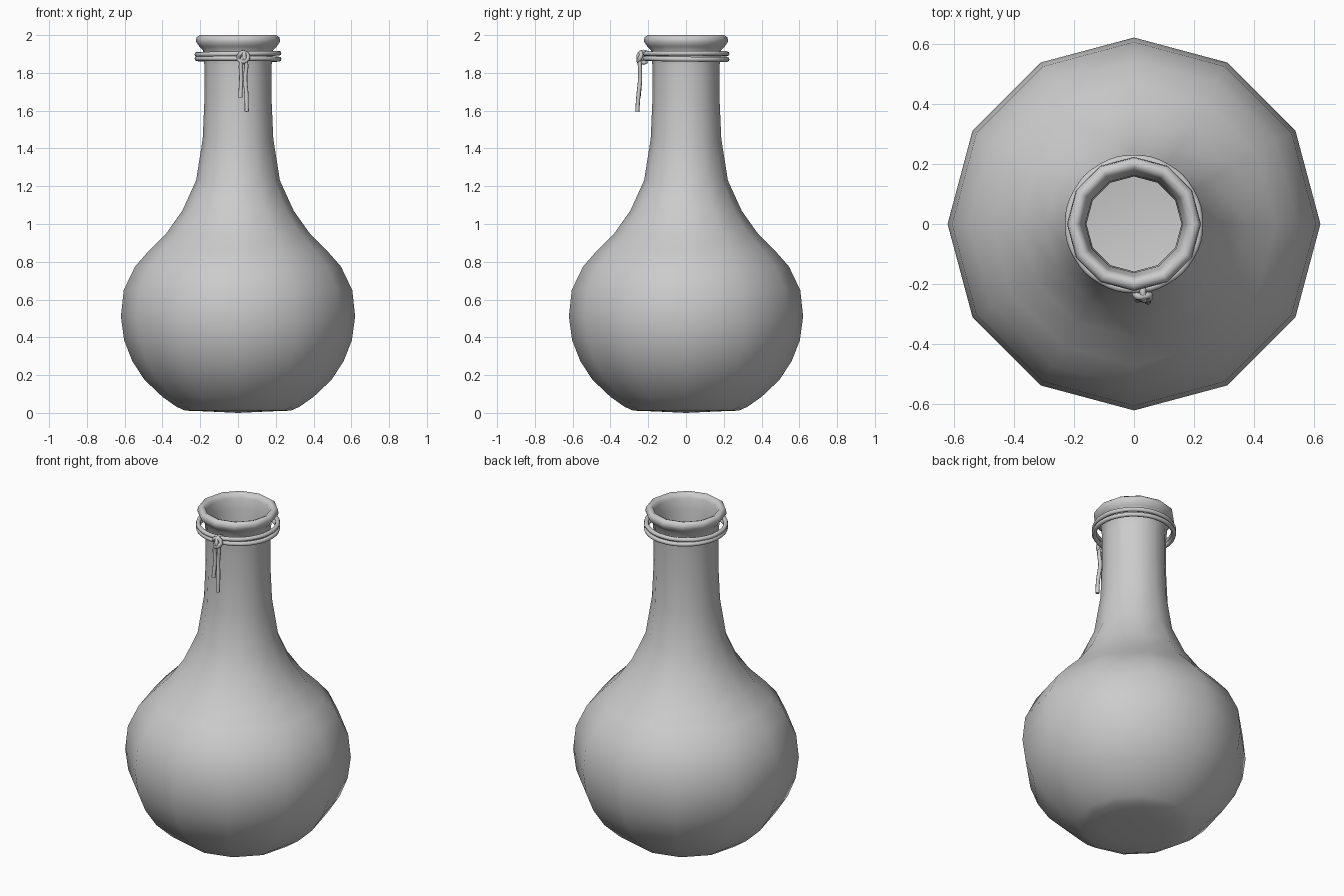
import bpy, math

if "Cube" in bpy.data.objects:
    bpy.data.objects.remove(bpy.data.objects["Cube"])


def smooth(ob):
    for p in ob.data.polygons:
        p.use_smooth = True


def lathe(name, profile, sides=12):
    """Spin an (r, z) profile around z; r = 0 points become poles."""
    verts, faces, rings = [], [], []
    for r, z in profile:
        start = len(verts)
        n = sides if r > 0 else 1
        for i in range(n):
            a = 2 * math.pi * i / sides
            verts.append((r * math.cos(a), r * math.sin(a), z))
        rings.append([start + i % n for i in range(sides)])
    for a, b in zip(rings, rings[1:]):
        for i in range(sides):
            j = (i + 1) % sides
            faces.append(list(dict.fromkeys((a[i], a[j], b[j], b[i]))))
    me = bpy.data.meshes.new(name)
    me.from_pydata(verts, [], faces)
    ob = bpy.data.objects.new(name, me)
    bpy.context.collection.objects.link(ob)
    smooth(ob)
    return ob


def cord(name, points, radius, closed=False):
    """Round cord following a smooth path, turned into a mesh."""
    cu = bpy.data.curves.new(name, 'CURVE')
    cu.dimensions = '3D'
    cu.bevel_depth = radius
    cu.bevel_resolution = 2
    cu.resolution_u = 4
    cu.use_fill_caps = True
    sp = cu.splines.new('BEZIER')
    sp.bezier_points.add(len(points) - 1)
    for bp, co in zip(sp.bezier_points, points):
        bp.co = co
        bp.handle_left_type = bp.handle_right_type = 'AUTO'
    sp.use_cyclic_u = closed
    ob = bpy.data.objects.new(name, cu)
    bpy.context.collection.objects.link(ob)
    bpy.ops.object.select_all(action='DESELECT')
    ob.select_set(True)
    bpy.context.view_layer.objects.active = ob
    bpy.ops.object.convert(target='MESH')
    smooth(bpy.context.object)


# Bottle: outer wall, rolled lip, then inner wall back down to the floor
outer = [(0, 0), (0.17, 0.008), (0.28, 0.012), (0.325, 0.032), (0.40, 0.085),
         (0.495, 0.175), (0.56, 0.275), (0.603, 0.385), (0.62, 0.51),
         (0.605, 0.65), (0.545, 0.775), (0.47, 0.86), (0.38, 0.95),
         (0.295, 1.07), (0.222, 1.23), (0.187, 1.45), (0.178, 1.65),
         (0.178, 1.84), (0.185, 1.92)]
lip = [(0.205, 1.94), (0.223, 1.965), (0.22, 1.988), (0.203, 2.0),
       (0.184, 1.993), (0.175, 1.97)]
inner = [(0.162, 1.91), (0.158, 1.65), (0.167, 1.45), (0.202, 1.23),
         (0.277, 1.08), (0.365, 0.965), (0.53, 0.79), (0.585, 0.645),
         (0.60, 0.51), (0.583, 0.39), (0.48, 0.19), (0.32, 0.055),
         (0.26, 0.035), (0, 0.025)]
lathe("bottle", outer + lip + inner)

# Cord wound twice round the neck
for k, z in enumerate((1.901, 1.874)):
    pts = []
    for i in range(12):
        a = math.pi * i / 6
        pts.append((0.217 * math.cos(a), 0.217 * math.sin(a),
                    z + 0.003 * math.cos(a + k * 2)))
    cord("neck_cord_%d" % (k + 1), pts, 0.013, True)

# Knot loop and the two hanging ends
cord("knot", [(0.005, -0.225, 1.875), (0.012, -0.24, 1.9), (0.032, -0.24, 1.908),
              (0.052, -0.238, 1.89), (0.042, -0.25, 1.866),
              (0.02, -0.245, 1.86)], 0.012, True)
cord("knot_wrap", [(0.03, -0.2, 1.905), (0.03, -0.235, 1.91), (0.034, -0.252, 1.885),
                   (0.034, -0.235, 1.855), (0.03, -0.205, 1.862)], 0.011)
cord("cord_end_short", [(0.035, -0.248, 1.895), (0.018, -0.245, 1.86),
                        (0.017, -0.243, 1.77), (0.012, -0.251, 1.67)], 0.011)
cord("cord_end_long", [(0.025, -0.245, 1.895), (0.042, -0.245, 1.86),
                       (0.038, -0.243, 1.77), (0.045, -0.252, 1.68),
                       (0.046, -0.258, 1.595)], 0.011)
